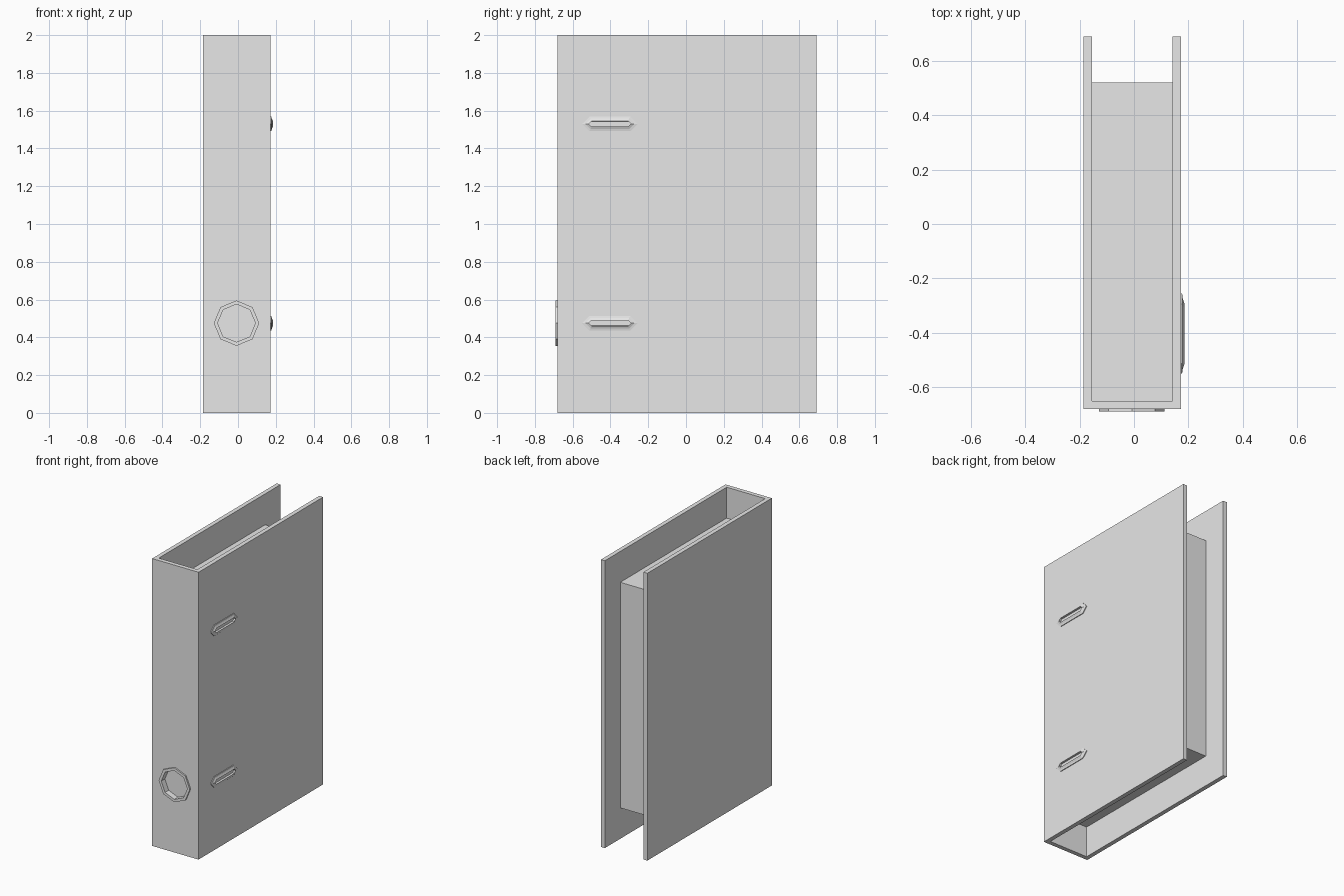
import bpy, bmesh, math

cube = bpy.data.objects.get("Cube")
if cube:
    bpy.data.objects.remove(cube, do_unlink=True)

grey = bpy.data.materials.new("light grey")
grey.use_nodes = True
grey.diffuse_color = (0.8, 0.8, 0.8, 1)
grey.node_tree.nodes["Principled BSDF"].inputs["Base Color"].default_value = (0.8, 0.8, 0.8, 1)

LEFT, RIGHT, FRONT, BACK = 0.172, -0.185, -0.68, 0.69
WALL, HEIGHT = 0.03, 2.0
HOLE_X, HOLE_Z = -0.008, 0.475


def finish(name, bm):
    bmesh.ops.recalc_face_normals(bm, faces=bm.faces)
    mesh = bpy.data.meshes.new(name)
    bm.to_mesh(mesh)
    bm.free()
    mesh.materials.append(grey)
    obj = bpy.data.objects.new(name, mesh)
    bpy.context.collection.objects.link(obj)
    return obj


def extrude(name, outline, direction):
    """Solid prism from a closed outline."""
    bm = bmesh.new()
    face = bm.faces.new([bm.verts.new(p) for p in outline])
    top = bmesh.ops.extrude_face_region(bm, geom=[face])["geom"]
    moved = [v for v in top if isinstance(v, bmesh.types.BMVert)]
    bmesh.ops.translate(bm, verts=moved, vec=direction)
    return finish(name, bm)


def bridge(name, loops, closed=True):
    """Skin successive loops; a closed skin joins the last to the first."""
    bm = bmesh.new()
    rings = [[bm.verts.new(p) for p in loop] for loop in loops]
    pairs = list(zip(rings, rings[1:]))
    if closed:
        pairs.append((rings[-1], rings[0]))
    for a, b in pairs:
        for i in range(len(a)):
            j = (i + 1) % len(a)
            bm.faces.new((a[i], a[j], b[j], b[i]))
    return finish(name, bm)


def octagon(radius, y):
    return [(HOLE_X + radius * math.cos(i * math.pi / 4), y,
             HOLE_Z + radius * math.sin(i * math.pi / 4)) for i in range(8)]


def slot(half_length, half_height, x, z):
    """Long hexagon with pointed ends."""
    y, flat = -0.403, half_length - half_height
    return [(x, y + a, z + b) for a, b in (
        (-half_length, 0), (-flat, -half_height), (flat, -half_height),
        (half_length, 0), (flat, half_height), (-flat, half_height))]


# Covers and spine: one U-shaped wall
inner_l, inner_r, inner_f = LEFT - WALL, RIGHT + WALL, FRONT + WALL
plan = [(RIGHT, BACK), (RIGHT, FRONT), (LEFT, FRONT), (LEFT, BACK),
        (inner_l, BACK), (inner_l, inner_f), (inner_r, inner_f), (inner_r, BACK)]
cover = extrude("folder_cover", [(x, y, 0) for x, y in plan], (0, 0, HEIGHT))

# Finger hole through the spine
cutter = extrude("finger_hole_cutter", octagon(0.1, FRONT - 0.05), (0, 0.1, 0))
cutter.hide_render = True
cutter.hide_viewport = True
cut = cover.modifiers.new("finger hole", "BOOLEAN")
cut.operation = "DIFFERENCE"
cut.solver = "EXACT"
cut.object = cutter

# Paper block
extrude("paper_block", [(x, y, 0.215) for x, y in (
    (inner_r, inner_f), (inner_l, inner_f), (inner_l, 0.52), (inner_r, 0.52))],
    (0, 0, 1.57))

# Finger hole rim
bridge("finger_hole_rim", [octagon(0.1, FRONT), octagon(0.1, FRONT - 0.01),
                           octagon(0.12, FRONT - 0.01), octagon(0.12, FRONT)])

# Slot rims on the left cover
for name, z in (("lower_slot_rim", 0.475), ("upper_slot_rim", 1.53)):
    bridge(name, [slot(0.147, 0.038, LEFT - 0.002, z), slot(0.147, 0.038, LEFT + 0.005, z),
                  slot(0.13, 0.028, LEFT + 0.007, z), slot(0.112, 0.015, LEFT + 0.013, z),
                  slot(0.112, 0.013, LEFT - 0.002, z)])
